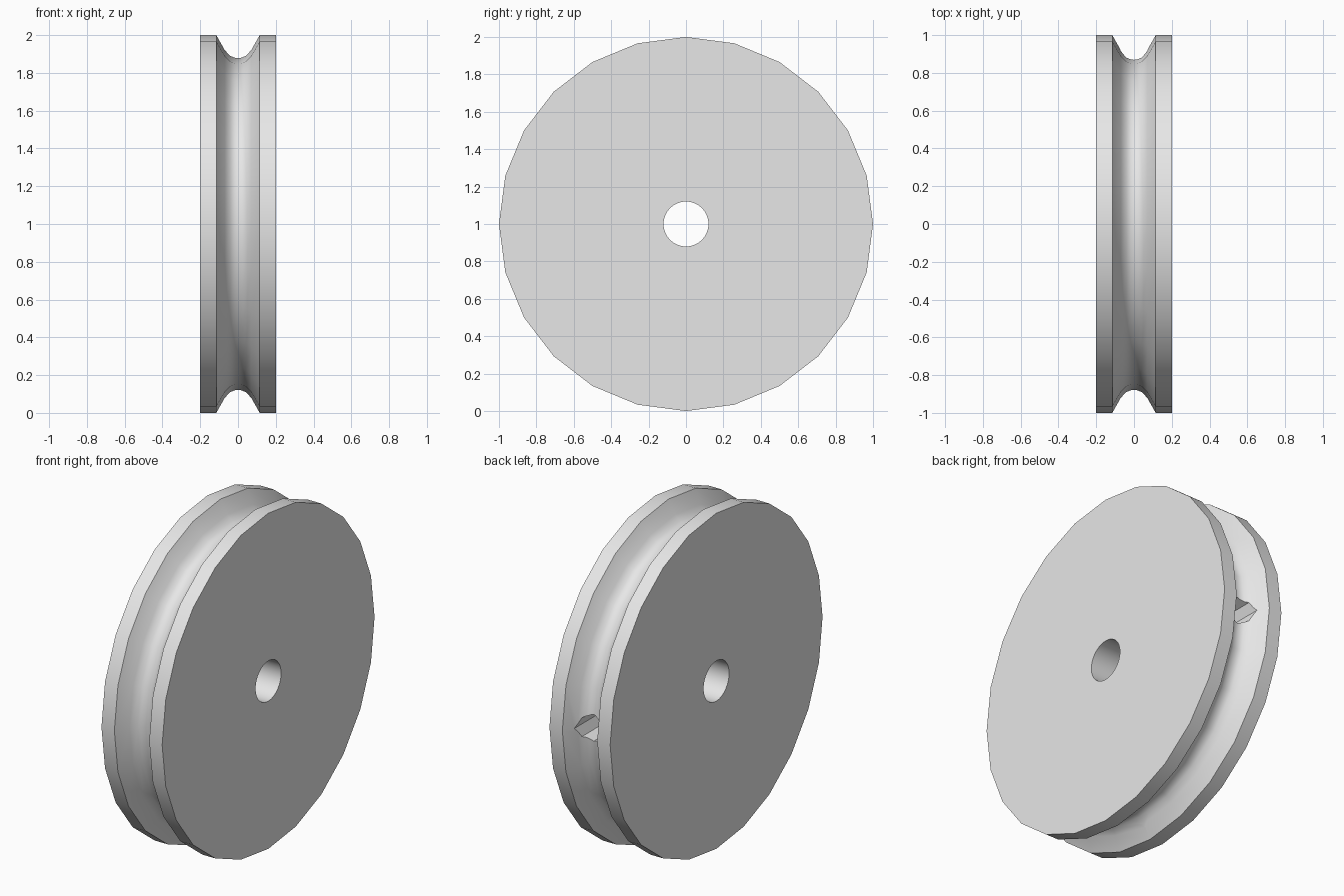
import bpy, bmesh, math
from mathutils import Matrix, Vector

cube = bpy.data.objects.get("Cube")
if cube:
    bpy.data.objects.remove(cube, do_unlink=True)

CENTRE = Vector((0, 0, 1))

# One plain grey for the whole wheel
grey = bpy.data.materials.new("plain_grey")
grey.use_nodes = True
grey.diffuse_color = (0.8, 0.8, 0.8, 1)
grey.node_tree.nodes["Principled BSDF"].inputs["Base Color"].default_value = (0.8, 0.8, 0.8, 1)


def make_object(name, bm):
    mesh = bpy.data.meshes.new(name)
    bmesh.ops.recalc_face_normals(bm, faces=bm.faces)
    bm.to_mesh(mesh)
    bm.free()
    mesh.materials.append(grey)
    obj = bpy.data.objects.new(name, mesh)
    bpy.context.collection.objects.link(obj)
    return obj


def lathe(name, profile, sides):
    """Turn an (x, radius) profile around the x axis and cap both ends."""
    bm = bmesh.new()
    rings = []
    for x, r in profile:
        angles = [math.tau * i / sides for i in range(sides)]
        rings.append([bm.verts.new(CENTRE + Vector((x, r * math.cos(a), r * math.sin(a))))
                      for a in angles])
    for a, b in zip(rings, rings[1:]):
        for i in range(sides):
            j = (i + 1) % sides
            bm.faces.new((a[i], a[j], b[j], b[i]))
    bm.faces.new(rings[0])
    bm.faces.new(rings[-1])
    return make_object(name, bm)


def rod(name, start, end, radius, sides):
    """Cylinder between two points, used as a drill."""
    axis = end - start
    bm = bmesh.new()
    bmesh.ops.create_cone(bm, cap_ends=True, segments=sides, radius1=radius,
                          radius2=radius, depth=axis.length)
    turn = axis.to_track_quat('Z', 'Y').to_matrix().to_4x4()
    bm.transform(Matrix.Translation((start + end) / 2) @ turn)
    return make_object(name, bm)


def cut(target, cutter):
    cutter.hide_render = True
    mod = target.modifiers.new("cut", 'BOOLEAN')
    mod.operation = 'DIFFERENCE'
    mod.solver = 'EXACT'
    mod.object = cutter
    bpy.context.view_layer.objects.active = target
    bpy.ops.object.modifier_apply(modifier=mod.name)
    bpy.data.objects.remove(cutter, do_unlink=True)


# Wheel body with a rounded rope groove
half = [(0.2, 1.0), (0.115, 1.0), (0.07, 0.92), (0.04, 0.889), (0.015, 0.88)]
profile = half + [(-x, r) for x, r in reversed(half)]
wheel = lathe("pulley_wheel", profile, 24)

# Axle hole
cut(wheel, rod("axle_drill", CENTRE - Vector((0.5, 0, 0)), CENTRE + Vector((0.5, 0, 0)), 0.12, 48))

# Rope holes in the groove, at the back and underneath
for direction in (Vector((0, 1, 0)), Vector((0, 0, -1))):
    cut(wheel, rod("rope_drill", CENTRE + direction * 0.5, CENTRE + direction * 1.2, 0.08, 8))

# Smooth shading with crisp rims
bpy.ops.object.select_all(action='DESELECT')
wheel.select_set(True)
bpy.context.view_layer.objects.active = wheel
bpy.ops.object.shade_smooth_by_angle(angle=math.radians(30))
